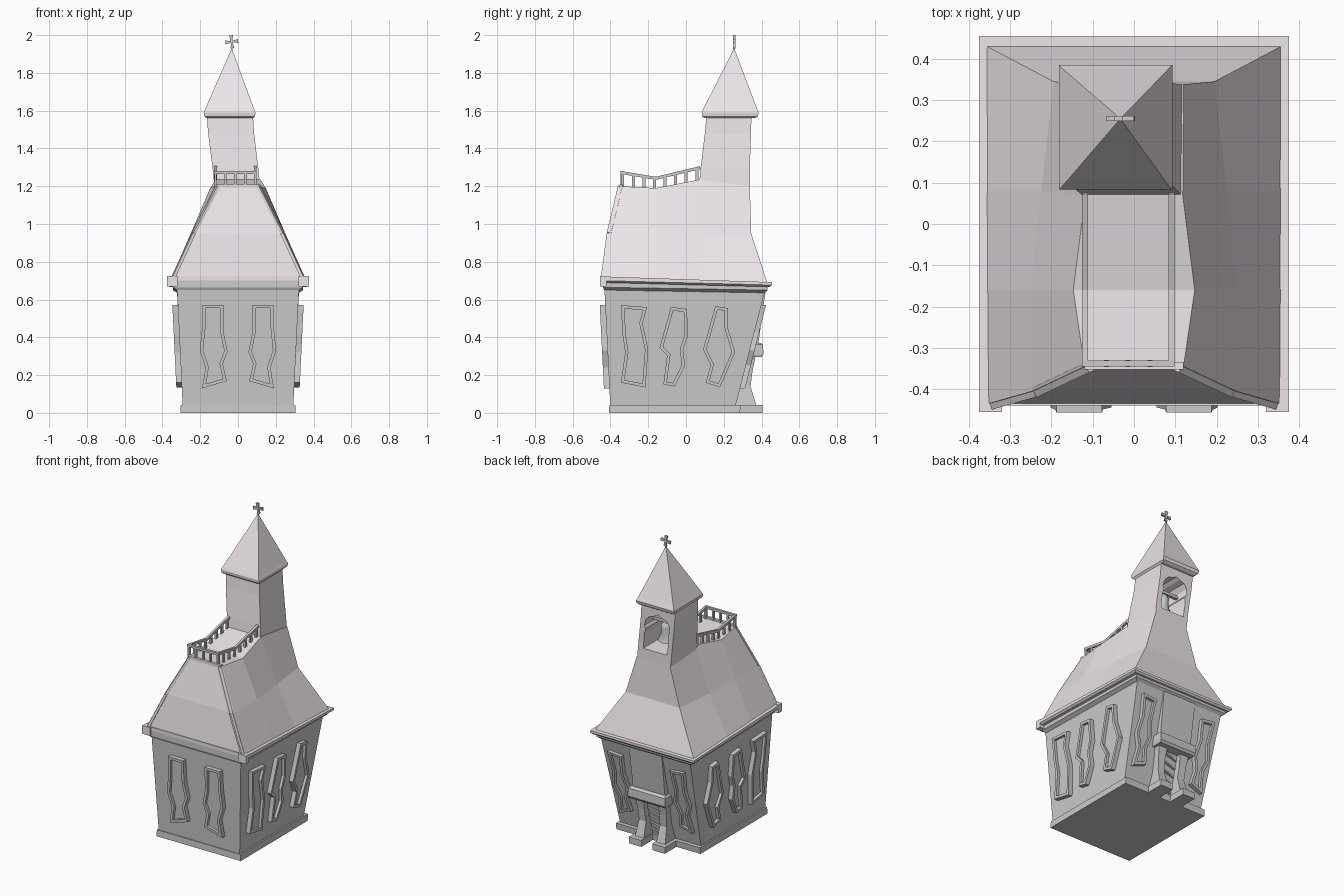
import bpy, bmesh, math
from mathutils import Vector, Matrix

if "Cube" in bpy.data.objects:
    bpy.data.objects.remove(bpy.data.objects["Cube"])

pale = bpy.data.materials.new("pale_roof")
pale.diffuse_color = (0.84, 0.78, 0.82, 1)
pale.use_nodes = True
pale.node_tree.nodes["Principled BSDF"].inputs["Base Color"].default_value = pale.diffuse_color

def finish(name, bm, mat=None):
    bmesh.ops.recalc_face_normals(bm, faces=bm.faces)
    me = bpy.data.meshes.new(name)
    bm.to_mesh(me)
    bm.free()
    ob = bpy.data.objects.new(name, me)
    bpy.context.collection.objects.link(ob)
    if mat:
        me.materials.append(mat)
    return ob

def add_loft(bm, rings, caps=True):
    vs = [[bm.verts.new(p) for p in r] for r in rings]
    n = len(rings[0])
    for a, b in zip(vs, vs[1:]):
        for i in range(n):
            j = (i + 1) % n
            bm.faces.new((a[i], a[j], b[j], b[i]))
    if caps:
        bm.faces.new(vs[0])
        bm.faces.new(vs[-1])
    return vs

def loft(name, rings, mat=None):
    bm = bmesh.new()
    add_loft(bm, rings)
    return finish(name, bm, mat)

def rect(x0, x1, y0, y1, zf, zb=None):
    zb = zf if zb is None else zb
    return [(x0, y0, zf), (x1, y0, zf), (x1, y1, zb), (x0, y1, zb)]

def add_beam(bm, a, b, w, h):
    a, b = Vector(a), Vector(b)
    d = (b - a).normalized()
    s = d.cross(Vector((0, 0, 1)) if abs(d.z) < 0.95 else Vector((0, 1, 0))).normalized() * w / 2
    t = d.cross(s).normalized() * h / 2
    add_loft(bm, [[p + s + t, p - s + t, p - s - t, p + s - t] for p in (a, b)])

# walls: plinth, leaning body, cornice and eaves
loft("plinth", [rect(-.305, .305, -.407, .285, 0), rect(-.303, .303, -.406, .29, .042)])
loft("body_walls", [rect(-.292, .292, -.4, .258, .02), rect(-.323, .323, -.432, .418, .66, .645)])
loft("cornice", [rect(-.322, .322, -.432, .415, .65, .635), rect(-.345, .345, -.44, .432, .665, .65),
                 rect(-.345, .345, -.44, .432, .70, .68)])
loft("eave_board", [rect(-.362, .362, -.437, .445, .69, .667), rect(-.375, .375, -.44, .455, .70, .677),
                    rect(-.375, .375, -.44, .455, .722, .692)], pale)
for s in (-1, 1):
    xs = sorted((s * .32, s * .375))
    loft("eave_return", [rect(*xs, -.455, -.42, .67), rect(*xs, -.455, -.42, .724)], pale)

# crooked framed windows
def window(name, outline, place):
    bm = bmesh.new()
    front = bm.faces.new([bm.verts.new(place(u, z, .028)) for u, z in outline])
    back = [bm.verts.new(place(u, z, -.01)) for u, z in outline]
    fv = list(front.verts)
    n = len(fv)
    for i in range(n):
        j = (i + 1) % n
        bm.faces.new((fv[i], fv[j], back[j], back[i]))
    bm.faces.new(back)
    inward = Vector(place(0, .3, -.018)) - Vector(place(0, .3, 0))
    bmesh.ops.recalc_face_normals(bm, faces=bm.faces)
    bmesh.ops.inset_region(bm, faces=[front], thickness=.017, use_even_offset=True)
    r = bmesh.ops.extrude_discrete_faces(bm, faces=[front])
    bmesh.ops.translate(bm, verts=r["faces"][0].verts, vec=inward)
    finish(name, bm)

side_windows = [
    [(-.345, .57), (-.205, .56), (-.23, .475), (-.2, .335), (-.215, .135), (-.345, .16), (-.322, .32), (-.335, .41)],
    [(-.08, .56), (.005, .55), (.01, .41), (-.015, .335), (-.005, .25), (-.06, .14), (-.12, .15), (-.1, .305),
     (-.14, .345)],
    [(.155, .565), (.222, .555), (.222, .45), (.26, .32), (.18, .135), (.105, .16), (.13, .255), (.09, .335)]]
front_window = [(.078, .572), (.188, .572), (.19, .45), (.202, .33), (.172, .24), (.19, .13), (.06, .168),
                (.08, .26), (.055, .325), (.075, .42)]
back_window = [(.175, .56), (.275, .57), (.262, .43), (.28, .33), (.25, .25), (.265, .13), (.175, .16),
               (.19, .25), (.165, .33), (.185, .43)]
for s in (-1, 1):
    for o in side_windows:
        window("side_window", o, lambda u, z, d: (s * (.292 + .048 * z + d), u, z))
    window("front_window", front_window, lambda u, z, d: (s * u, -.4 - .05 * z - d, z))
    window("back_window", back_window, lambda u, z, d: (s * u, .253 + .25 * z + d, z))

# back entrance: wedge panel, hood, leaning posts, feet, door
loft("entrance_panel", [rect(-.115, .115, .32, .378, .33), rect(-.12, .12, .38, .422, .65)])
loft("door_hood", [rect(-.13, .13, .3, .4, .295), rect(-.135, .135, .3, .41, .31),
                   rect(-.135, .135, .3, .408, .362), rect(-.125, .125, .3, .395, .37)])
loft("door", [rect(-.05, .05, .24, .272, .03), rect(-.05, .05, .3, .342, .31)])
for s in (-1, 1):
    def sx(a, b):
        return sorted((s * a, s * b))
    loft("door_post", [rect(*sx(.045, .11), .25, .375, .03), rect(*sx(.05, .1), .26, .342, .14),
                       rect(*sx(.055, .105), .29, .352, .22), rect(*sx(.05, .115), .3, .37, .31)])
    loft("door_foot", [rect(*sx(.04, .13), .25, .405, 0), rect(*sx(.04, .13), .25, .405, .042)])
bm = bmesh.new()
for i in range(5):  # door boards
    z = .06 + i * .05
    add_beam(bm, (-.045, .27 + .25 * (z - .03), z), (.045, .275 + .25 * (z - .01), z + .02), .02, .012)
finish("door_boards", bm)

# main roof: (x, y, z) stations on the right side, front to back, for each level
levels = [[(.36, -.437, .705), (.36, -.16, .7), (.36, .08, .695), (.36, .432, .685)],
          [(.247, -.405, .95), (.25, -.16, .95), (.225, .08, .95), (.195, .345, .95)],
          [(.12, -.345, 1.2), (.147, -.16, 1.19), (.118, .07, 1.235), (.12, .338, 1.2)]]
bm = bmesh.new()
vs = add_loft(bm, [L + [(-x, y, z) for x, y, z in reversed(L)] for L in levels], caps=False)
for v in (vs[0], vs[2]):
    for i in range(3):
        bm.faces.new((v[i], v[i + 1], v[6 - i], v[7 - i]))
finish("main_roof", bm, pale)

# trim along the front hips and deck edge
bm = bmesh.new()
hips = [L[0] for L in levels]
for s in (-1, 1):
    for a, b in zip(hips, hips[1:]):
        add_beam(bm, (s * (a[0] - .012), a[1], a[2]), (s * (b[0] - .012), b[1], b[2]), .026, .016)
add_beam(bm, (-.12, -.343, 1.2), (.12, -.343, 1.2), .018, .02)
finish("roof_trim", bm, pale)

# balcony railing on the sagging deck
def sag(y, front, mid, back):
    return mid + (front - mid) * (-.16 - y) / .18 if y < -.16 else mid + (back - mid) * (y + .16) / .23
bm = bmesh.new()
deck = lambda y: sag(y, 1.2, 1.19, 1.235)
rail = lambda y: sag(y, 1.272, 1.242, 1.297)
for x in (-.119, .091):
    ys = [-.338, -.25, -.16, -.06, .075]
    for a, b in zip(ys, ys[1:]):
        add_beam(bm, (x, a, rail(a)), (x, b, rail(b)), .015, .016)
    for i in range(8):
        y = -.335 + i * .056
        add_beam(bm, (x, y, deck(y) - .01), (x, y, rail(y)), .012, .016)
add_beam(bm, (-.126, -.338, 1.272), (.098, -.338, 1.272), .015, .016)
for i in range(1, 4):
    x = -.119 + i * .0525
    add_beam(bm, (x, -.338, 1.19), (x, -.338, 1.27), .012, .016)
finish("balcony_railing", bm)

# leaning bell tower with an arched opening at the back
tower = loft("bell_tower", [rect(-.124, .117, .068, .338, 1.195), rect(-.135, .107, .078, .338, 1.3),
                            rect(-.158, .085, .1, .344, 1.48), rect(-.166, .078, .11, .347, 1.59)], pale)
arch = [(.085, 1.265), (.088, 1.36), (.08, 1.4), (.092, 1.42), (.085, 1.46), (.06, 1.49), (.025, 1.5), (0, 1.515)]
outline = arch + [(-x, z) for x, z in reversed(arch[:-1])]
lean = [(x - .01 - .11 * (z - 1.24), z) for x, z in outline]
cutter = loft("opening_cutter", [[(x, y, z) for x, z in lean] for y in (.14, .42)])
cutter.hide_render = True
cutter.hide_set(True)
mod = tower.modifiers.new("opening", "BOOLEAN")
mod.object = cutter
mod.solver = "EXACT"

# bell, swung to one side, and its beam
bm = bmesh.new()
prof = [(.058, -.13), (.052, -.118), (.036, -.085), (.032, -.04), (.022, -.018), (.008, -.01), (.008, .01)]
add_loft(bm, [[(r * math.cos(k * math.tau / 16), r * math.sin(k * math.tau / 16), z) for k in range(16)]
              for r, z in prof])
bmesh.ops.transform(bm, matrix=Matrix.Translation((-.025, .25, 1.44)) @ Matrix.Rotation(-.2, 4, "X"), verts=bm.verts)
bell = finish("bell", bm)
for p in bell.data.polygons:
    p.use_smooth = len(p.vertices) == 4
bm = bmesh.new()
add_beam(bm, (-.13, .25, 1.44), (.08, .25, 1.44), .02, .02)
finish("bell_beam", bm)

# spire with rolled edge
e = rect(-.182, .093, .083, .385, 1.59)
loft("spire", [rect(-.165, .08, .098, .365, 1.56), rect(-.178, .09, .086, .38, 1.57), e,
               rect(-.174, .085, .091, .377, 1.608),
               rect(-.034, -.032, .254, .256, 1.928)], pale)

# flared cross on the tip
pts = []
for k in range(4):
    m = Matrix.Rotation(k * math.pi / 2 + .12, 2)
    pts += [m @ Vector(p) for p in ((.006, -.005), (.034, -.01), (.034, .01), (.006, .005))]
loft("cross", [[(-.033 + p.x, .255 + d, 1.965 + p.y) for p in pts] for d in (-.006, .006)])
bm = bmesh.new()
add_beam(bm, (-.033, .255, 1.9), (-.033, .255, 1.965), .009, .009)
finish("cross_stem", bm)
